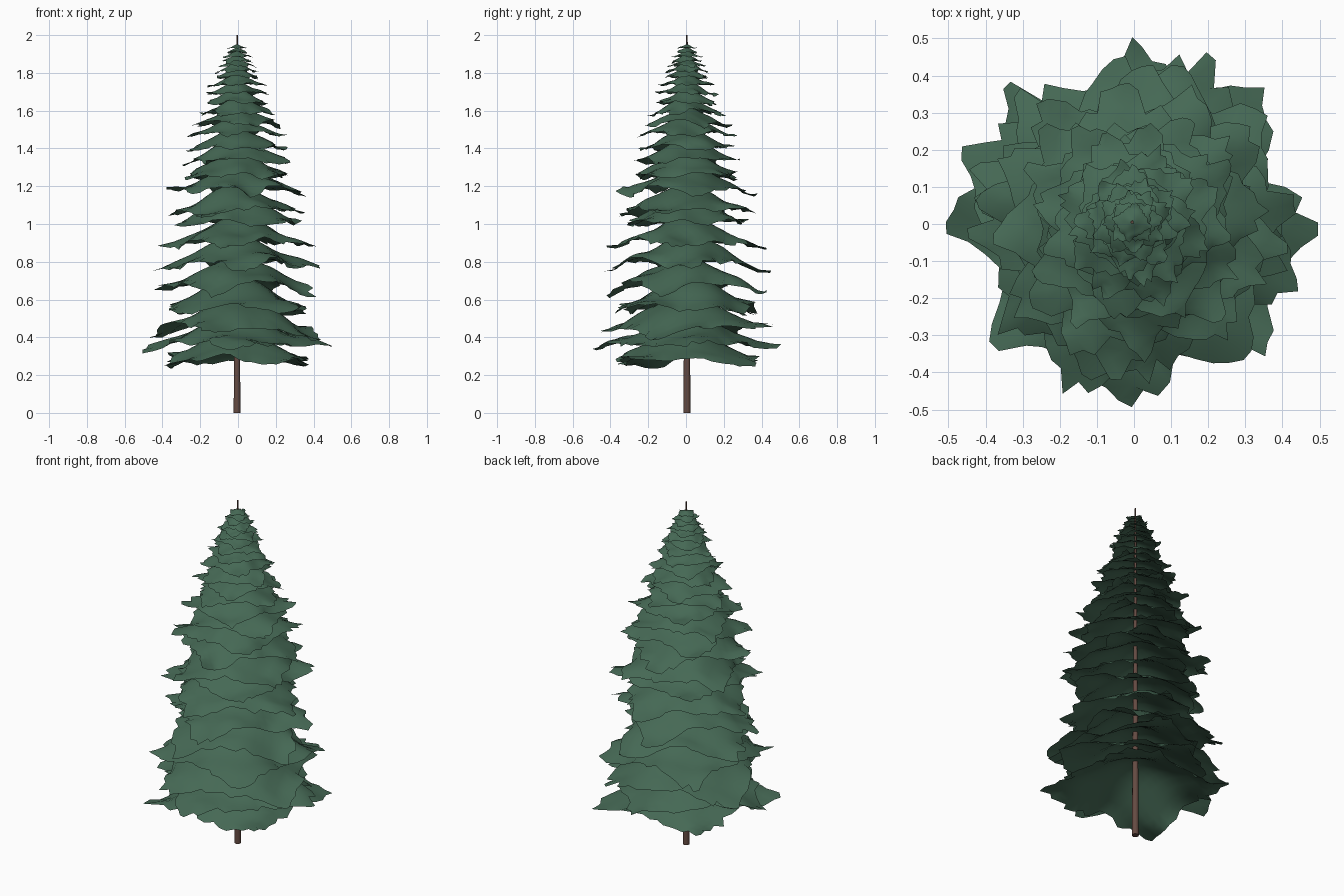
import bpy, bmesh, math, random
from mathutils import Vector, noise

random.seed(4)
cube = bpy.data.objects.get("Cube")
if cube:
    bpy.data.objects.remove(cube, do_unlink=True)


def material(name, color):
    m = bpy.data.materials.new(name)
    m.use_nodes = True
    m.diffuse_color = (*color, 1)
    m.node_tree.nodes["Principled BSDF"].inputs["Base Color"].default_value = (*color, 1)
    return m


needles = material("needle green", (0.06, 0.14, 0.09))
bark = material("bark brown", (0.13, 0.07, 0.055))
CENTER = Vector((-0.005, 0.005, 0))


def finish(bm, name, mat):
    mesh = bpy.data.meshes.new(name)
    bm.to_mesh(mesh)
    bm.free()
    mesh.materials.append(mat)
    mesh.shade_smooth()
    obj = bpy.data.objects.new(name, mesh)
    bpy.context.collection.objects.link(obj)
    return obj


# Drooping square sheet of foliage with pulled-out corners and a ragged rim
def bough_tier(name, tip_z, radius, angle):
    n = 16
    bm = bmesh.new()
    bmesh.ops.create_grid(bm, x_segments=n, y_segments=n, size=1)
    rise = 0.38 * radius
    seed = Vector((0, 0, tip_z * 37))
    turn = math.radians(angle - 45)
    for v in bm.verts:
        p = v.co.copy()
        r = p.length / math.sqrt(2)
        rim = max(abs(p.x), abs(p.y)) > 0.99
        corner = min(abs(p.x), abs(p.y)) > 0.99
        if rim and not corner:
            p *= 1 + random.uniform(-0.08, 0.08)
        bell = 1 - 0.5 * (1 + math.cos(math.pi * min(r, 1) ** 0.85))
        z = tip_z + rise * (1 - bell)
        z += 0.10 * radius * noise.noise(p * 1.8 + seed) * r * 1.5
        if rim:
            z -= random.uniform(0, 0.03) * radius
        p.z = 0
        p += 0.07 * Vector((noise.noise(p * 2 + seed), noise.noise(p * 2 - seed), 0)) * r
        x, y = p.x * radius / math.sqrt(2), p.y * radius / math.sqrt(2)
        c, s = math.cos(turn), math.sin(turn)
        v.co = CENTER + Vector((x * c - y * s, x * s + y * c, z))
    return finish(bm, name, needles)


# Tip height, corner radius and turn of each tier
tiers = [
    (0.26, 0.50, 45), (0.35, 0.50, 0), (0.44, 0.50, -23), (0.55, 0.47, 39),
    (0.66, 0.45, -18), (0.78, 0.44, 6), (0.89, 0.425, -8), (1.0, 0.41, 39),
    (1.06, 0.40, -24), (1.17, 0.38, 5), (1.25, 0.35, 42), (1.335, 0.32, -28),
    (1.395, 0.30, 30), (1.47, 0.27, -10), (1.525, 0.25, 20), (1.585, 0.22, -20),
    (1.64, 0.20, 37), (1.69, 0.175, 10),
]
for i, (z, r, a) in enumerate(tiers):
    bough_tier(f"bough_tier_{i + 1}", z, r, a)

# Small tiers crowding toward the crown
for i in range(8):
    t = i / 7
    bough_tier(f"crown_tier_{i + 1}", 1.735 + 0.195 * t ** 0.8, 0.155 - 0.1 * t, i * 37)

# Slim tapering trunk whose tip shows above the crown
bm = bmesh.new()
bmesh.ops.create_cone(bm, cap_ends=True, segments=10, radius1=0.019, radius2=0.004, depth=2)
bmesh.ops.translate(bm, verts=bm.verts, vec=CENTER + Vector((0, 0, 1)))
trunk = finish(bm, "trunk", bark)
trunk.data.set_sharp_from_angle(angle=math.radians(50))
